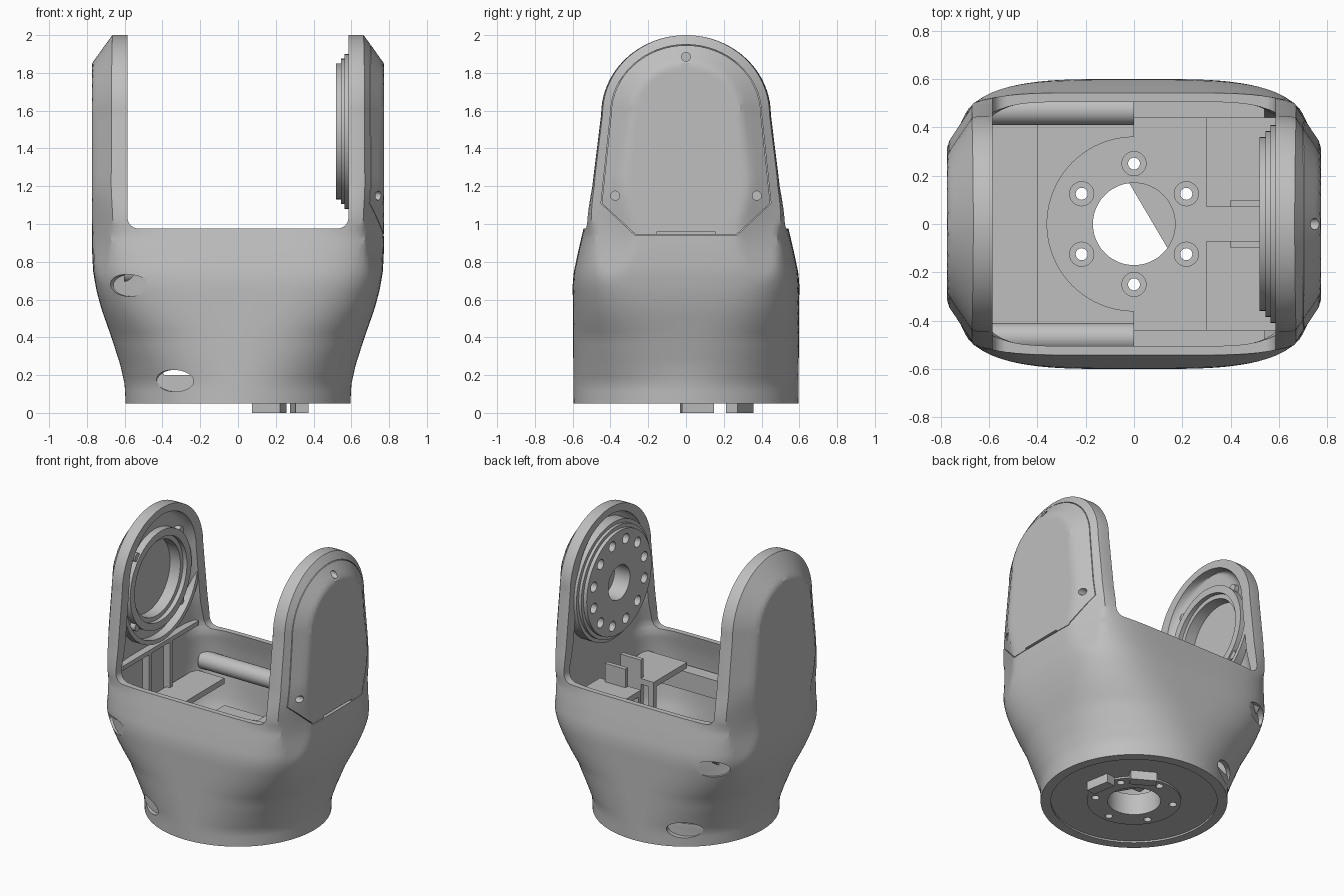
import bpy, bmesh, math
from mathutils import Matrix, Vector

cube = bpy.data.objects.get("Cube")
if cube:
    bpy.data.objects.remove(cube)

grey = bpy.data.materials.new("plain grey")
grey.use_nodes = True
COLOUR = (0.52, 0.52, 0.52, 1)
grey.diffuse_color = COLOUR
grey.node_tree.nodes["Principled BSDF"].inputs["Base Color"].default_value = COLOUR


# ---- helpers ----
def finish(name, bm):
    bmesh.ops.recalc_face_normals(bm, faces=bm.faces)
    me = bpy.data.meshes.new(name)
    bm.to_mesh(me)
    bm.free()
    me.materials.append(grey)
    ob = bpy.data.objects.new(name, me)
    bpy.context.scene.collection.objects.link(ob)
    return ob


def skin(name, rings):
    bm = bmesh.new()
    loops = [[bm.verts.new(p) for p in ring] for ring in rings]
    n = len(loops[0])
    for low, high in zip(loops, loops[1:]):
        for i in range(n):
            j = (i + 1) % n
            bm.faces.new((low[i], low[j], high[j], high[i]))
    bm.faces.new(loops[0])
    bm.faces.new(loops[-1])
    return finish(name, bm)


def prism(name, outline, axis, lo, hi):
    place = {"x": lambda u, v, t: (t, u, v), "y": lambda u, v, t: (u, t, v),
             "z": lambda u, v, t: (u, v, t)}[axis]
    return skin(name, [[place(u, v, t) for u, v in outline] for t in (lo, hi)])


def arc(cu, cv, r, start=0, end=360, n=48, rv=None):
    steps = n if end - start == 360 else n + 1
    angles = [math.radians(start + (end - start) * i / n) for i in range(steps)]
    return [(cu + r * math.cos(t), cv + (rv or r) * math.sin(t)) for t in angles]


def disc(name, cu, cv, r, axis, lo, hi, n=48):
    return prism(name, arc(cu, cv, r, n=n), axis, lo, hi)


def box(name, x0, x1, y0, y1, z0, z1):
    return prism(name, [(x0, y0), (x1, y0), (x1, y1), (x0, y1)], "z", z0, z1)


def cut(target, *cutters):
    for c in cutters:
        mod = target.modifiers.new("cut", "BOOLEAN")
        mod.operation, mod.solver, mod.object = "DIFFERENCE", "EXACT", c
        bpy.context.view_layer.update()
        deps = bpy.context.evaluated_depsgraph_get()
        me = bpy.data.meshes.new_from_object(target.evaluated_get(deps))
        target.modifiers.clear()
        target.data = me
        bpy.data.objects.remove(c)
    return target


def table(points, z):
    for (z0, a), (z1, b) in zip(points, points[1:]):
        if z <= z1:
            return a + (b - a) * max(0, (z - z0) / (z1 - z0))
    return points[-1][1]


def ease(z, lo, hi):
    w = min(1, max(0, (z - lo) / (hi - lo)))
    return w * w * (3 - 2 * w)


# ---- outer form ----
WIDTH = [(0.05, 0.595), (0.15, 0.6), (0.25, 0.622), (0.4, 0.67), (0.55, 0.723),
         (0.65, 0.75), (0.75, 0.767), (0.87, 0.773)]
DEPTH = [(0.05, 0.595), (0.68, 0.6), (0.74, 0.595), (0.85, 0.572), (1.0, 0.537),
         (1.2, 0.497), (1.58, 0.45)]
SQUARE = [(0.05, 2), (0.15, 2), (0.4, 2.6), (0.7, 4.2), (0.95, 5), (1.25, 14)]
SPRING = 1.58      # height where the round arm tops begin
RISE = 0.42


def section(a, b, n, z, count=144):
    ring = []
    for i in range(count):
        t = 2 * math.pi * i / count
        c, s = math.cos(t), math.sin(t)
        r = (abs(c) ** n + abs(s) ** n) ** (-1 / n)
        ring.append((a * r * c, b * r * s, z))
    return ring


def levels(bottom, shrink):
    rows = [(bottom + (SPRING - bottom) * i / 44, None) for i in range(44)]
    for i in range(21):
        t = math.pi / 2 * i / 20
        rows.append((SPRING + (RISE - shrink) * math.sin(t),
                     max(0.008, (0.45 - shrink) * math.cos(t))))
    return rows


def outer_ring(z, b):
    # the corner chamfer fades in up the body and narrows on the arms
    fade = 0.15 * (1 - ease(z, 0.35, 0.75))
    arm = ease(z, 0.85, 1.25)
    span, edge = 0.3 - 0.14 * arm, 0.635 + 0.03 * arm
    depth = b or table(DEPTH, z)
    ring = []
    for x, y, _ in section(table(WIDTH, z), depth, table(SQUARE, z), z):
        inset = depth - abs(y)
        if z > SPRING:
            inset = 0.45 * (1 - math.hypot(y / 0.45, (z - SPRING) / RISE))
        limit = edge + (0.773 - edge) * min(1, max(0, inset / span)) + fade
        ring.append((math.copysign(min(abs(x), limit), x), y, z))
    return ring


def inner_ring(z, b):
    wall = 0.05 - 0.013 * ease(z, 0.6, 0.9) + 0.013 * ease(z, 1.0, 1.2)
    return section(min(table(WIDTH, z) - 0.05, 0.65), b or table(DEPTH, z) - wall,
                   min(8, table(SQUARE, z) * 1.15), z)


shell = skin("yoke_shell", [outer_ring(z, b) for z, b in levels(0.05, 0)])
cavity = skin("cavity", [inner_ring(z, b) for z, b in levels(0.2, 0.05)])

# U-shaped gap between the arms
gap = arc(-0.525, 1.035, 0.06, 180, 270, 8) + arc(0.525, 1.035, 0.06, 270, 360.01, 8)
gap += [(0.585, 2.2), (-0.585, 2.2)]
cut(shell, cavity, prism("gap", gap, "y", -1, 1))


# cover seam and screw holes on one arm
def cover(g):
    low = [(-0.45 - g, 1.11), (-0.27 - g, 0.94 - g), (0.27 + g, 0.94 - g), (0.45 + g, 1.11)]
    return low + arc(0, SPRING, 0.4 + g, 0, 180, 32, 0.37 + g)


seam = cut(prism("seam", cover(0), "x", 0.68, 0.9), prism("seam_core", cover(-0.004), "x", 0.6, 1))
cut(shell, seam)
cut(shell, box("latch_slot", 0.74, 0.9, -0.155, 0.155, 0.94, 0.957))
for y, z in ((0, 1.885), (0.375, 1.15), (-0.375, 1.15)):
    cut(shell, disc("screw_hole", y, z, 0.024, "x", 0.685, 0.9, 16))

# wide shallow screw pockets, front and back
for side in (-1, 1):
    for x, y, z in ((-0.585, 0.54, 0.675), (-0.335, 0.495, 0.17)):
        pocket = prism("pocket", arc(0, 0, 0.115, n=32, rv=0.058), "z", -0.03, 0.3)
        aim = Vector((x, side * 0.8, 0))
        pocket.matrix_world = Matrix.Translation((x, side * y, z)) @ \
            aim.to_track_quat("Z", "Y").to_matrix().to_4x4()
        cut(shell, pocket)

# base openings
ring_groove = cut(disc("groove", 0, 0, 0.53, "z", 0, 0.062, 72), disc("core", 0, 0, 0.3, "z", -1, 1))
cut(shell, ring_groove, disc("bore", 0, 0, 0.17, "z", -0.1, 0.4))
for i in range(6):
    t = math.radians(30 + 60 * i)
    x, y = 0.25 * math.cos(t), 0.25 * math.sin(t)
    cut(shell, disc("bolt_hole", x, y, 0.025, "z", -0.1, 0.4, 16),
        disc("counterbore", x, y, 0.05, "z", 0.16, 0.4, 24))

# connector blocks under the base
for i, angle in enumerate((10, 60)):
    block = box("connector_block_%d" % (i + 1), 0.295, 0.365, -0.085, 0.085, 0, 0.08)
    block.data.transform(Matrix.Rotation(math.radians(angle), 4, "Z"))
prism("bore_shutter", arc(0, 0, 0.18, -37, 98, 24), "z", 0.1, 0.13)

# bearing recess in the other arm
CZ = 1.49
cut(shell, disc("recess", 0, CZ, 0.26, "x", -0.71, -0.5, 64))

# inside fittings
cut(box("stepped_tray", -0.4, 0, -0.42, 0.42, 0.45, 0.5),
    disc("tray_round", 0, 0, 0.36, "z", 0, 1, 64))
box("side_shelf", -0.63, -0.4, -0.42, 0.42, 0.65, 0.69)
box("arm_rib_bar", -0.66, -0.6, -0.42, 0.42, 1.01, 1.04)
for side, tag in ((1, "back"), (-1, "front")):
    disc(tag + "_rod", side * 0.47, 0.75, 0.06, "x", -0.6, 0, 32)

    def pair(name, x0, x1, y0, y1, z0, z1):
        box(tag + name, x0, x1, *sorted((side * y0, side * y1)), z0, z1)
    pair("_ledge", 0, 0.54, 0.44, 0.53, 0.62, 0.75)
    pair("_bracket_shelf", 0.3, 0.62, 0.07, 0.44, 0.78, 0.82)
    pair("_bracket_web", 0.4, 0.56, 0.07, 0.1, 0.25, 0.95)
    pair("_bracket_leg", 0.3, 0.34, 0.07, 0.1, 0.2, 0.79)
    pair("_arm_rib", -0.66, -0.6, 0.1, 0.13, 0.68, 1.02)

# bolted drive flange on one arm
flange = disc("drive_flange", 0, CZ, 0.36, "x", 0.52, 0.67, 64)
cut(flange, disc("flange_bore", 0, CZ, 0.12, "x", 0.4, 0.64))
for i in range(12):
    t = math.radians(15 + 30 * i)
    cut(flange, disc("flange_hole", 0.29 * math.cos(t), CZ + 0.29 * math.sin(t),
                     0.035, "x", 0.4, 0.6, 16))
for name, r, x0 in (("flange_step", 0.385, 0.545), ("flange_seat", 0.41, 0.565)):
    cut(disc(name, 0, CZ, r, "x", x0, 0.67, 64), disc("core", 0, CZ, 0.355, "x", 0.4, 0.8))

# bearing rings and the curved wall below them on the other arm
for name, r, bore, depth in (("bearing_ring", 0.34, 0.29, -0.6), ("bearing_lip", 0.3, 0.26, -0.63)):
    cut(disc(name, 0, CZ, r, "x", -0.67, depth, 64), disc("core", 0, CZ, bore, "x", -0.8, -0.4, 64))
prism("bearing_wall", arc(0, CZ, 0.43, 190, 350, 40) + arc(0, CZ, 0.4, 190, 350, 40)[::-1],
      "x", -0.66, -0.59)
for i in range(4):
    t = math.radians(45 + 90 * i)
    disc("bearing_lug_%d" % (i + 1), 0.345 * math.cos(t), CZ + 0.345 * math.sin(t),
         0.03, "x", -0.67, -0.61, 16)

# smooth surfaces with crisp edges
for ob in bpy.context.scene.objects:
    if ob.type == "MESH":
        ob.data.polygons.foreach_set("use_smooth", [True] * len(ob.data.polygons))
        ob.data.set_sharp_from_angle(angle=math.radians(30))
